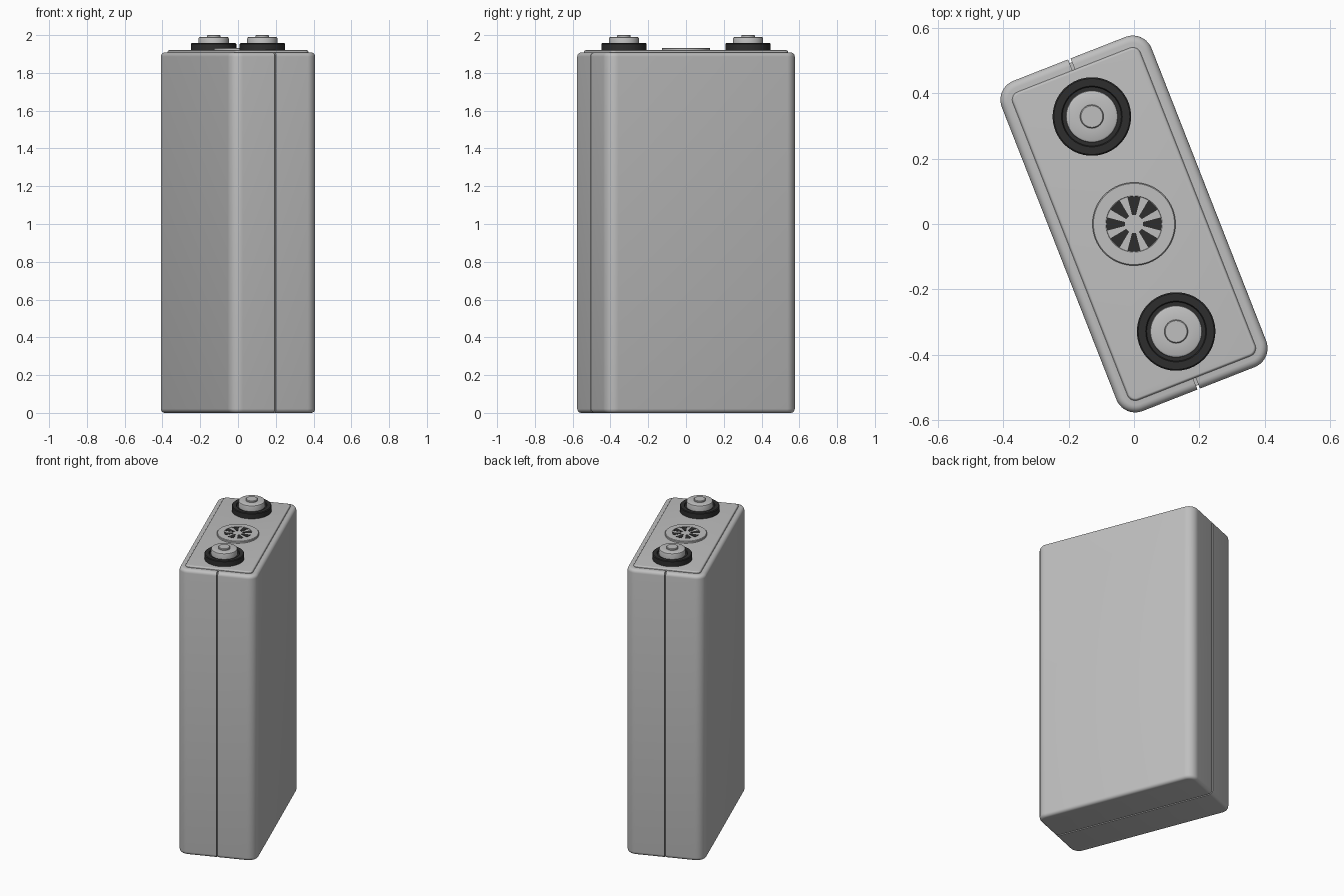
import bpy, bmesh, math

if "Cube" in bpy.data.objects:
    bpy.data.objects.remove(bpy.data.objects["Cube"])

TURN = math.radians(21.4)      # the whole battery is turned about z
HALF_W, HALF_L, CORNER = 0.246, 0.542, 0.062


def material(name, rgb):
    m = bpy.data.materials.new(name)
    m.diffuse_color = (*rgb, 1)
    m.use_nodes = True
    m.node_tree.nodes["Principled BSDF"].inputs["Base Color"].default_value = m.diffuse_color
    return m


GREY = material("light grey", (0.52, 0.52, 0.52))
BLACK = material("black rubber", (0.027, 0.027, 0.027))


def finish(name, bm, mat, angle=35):
    bmesh.ops.recalc_face_normals(bm, faces=bm.faces[:])
    mesh = bpy.data.meshes.new(name)
    bm.to_mesh(mesh)
    bm.free()
    mesh.materials.append(mat)
    ob = bpy.data.objects.new(name, mesh)
    bpy.context.collection.objects.link(ob)
    ob.rotation_euler.z = TURN
    bpy.ops.object.select_all(action='DESELECT')
    ob.select_set(True)
    bpy.context.view_layer.objects.active = ob
    bpy.ops.object.shade_smooth_by_angle(angle=math.radians(angle))
    return ob


def loft(bm, rings):
    rows = [[bm.verts.new(p) for p in ring] for ring in rings]
    n = len(rows[0])
    for a, b in zip(rows, rows[1:]):
        for i in range(n):
            bm.faces.new((a[i], a[(i + 1) % n], b[(i + 1) % n], b[i]))
    bm.faces.new(rows[0][::-1])
    bm.faces.new(rows[-1])


def rounded_rect(inset, z, steps=10):
    """Rounded rectangle outline, shrunk by inset."""
    r = max(CORNER - inset, 0.012)
    w, l = HALF_W - inset - r, HALF_L - inset - r
    pts = []
    for k, (sx, sy) in enumerate([(1, 1), (-1, 1), (-1, -1), (1, -1)]):
        for i in range(steps + 1):
            a = math.pi / 2 * (k + i / steps)
            pts.append((sx * w + r * math.cos(a), sy * l + r * math.sin(a), z))
    return pts


def fillet(inset, z, r, up, steps=5):
    """(inset, z) pairs going round a quarter-circle edge."""
    out = []
    for i in range(steps + 1):
        a = math.pi / 2 * i / steps
        out.append((inset + r * (1 - math.cos(a)), z - up * r * (1 - math.sin(a))))
    return out if up > 0 else out[::-1]


def slab(name, profile):
    bm = bmesh.new()
    loft(bm, [rounded_rect(d, z) for d, z in profile])
    return finish(name, bm, GREY)


def lathe(name, profile, mat, y=0.0, n=64):
    bm = bmesh.new()
    loft(bm, [[(r * math.cos(2 * math.pi * i / n), y + r * math.sin(2 * math.pi * i / n), z)
               for i in range(n)] for r, z in profile])
    return finish(name, bm, mat)


# Case with softly rounded edges
case = slab("case", fillet(0, 0, 0.022, -1) + fillet(0, 1.908, 0.022, 1))

# Seam running round the case lengthways, cut as a shallow groove
bm = bmesh.new()
outer = [(-0.6, -0.05), (0.6, -0.05), (0.6, 1.95), (-0.6, 1.95)]
e = HALF_L - 0.012
inner = [(-e, 0.01), (e, 0.01), (e, 1.894), (-e, 1.894)]
o = [bm.verts.new((-0.004, y, z)) for y, z in outer]
c = [bm.verts.new((-0.004, y, z)) for y, z in inner]
faces = [bm.faces.new((o[i], o[(i + 1) % 4], c[(i + 1) % 4], c[i])) for i in range(4)]
ext = bmesh.ops.extrude_face_region(bm, geom=faces, use_keep_orig=True)
bmesh.ops.translate(bm, vec=(0.008, 0, 0),
                    verts=[v for v in ext["geom"] if isinstance(v, bmesh.types.BMVert)])
cutter = finish("seam_cutter", bm, GREY)
cut = case.modifiers.new("seam", 'BOOLEAN')
cut.operation, cut.object, cut.solver = 'DIFFERENCE', cutter, 'EXACT'
bpy.context.view_layer.objects.active = case
bpy.ops.object.modifier_apply(modifier=cut.name)
bpy.data.objects.remove(cutter)
bpy.context.view_layer.objects.active = case
case.select_set(True)
bpy.ops.object.shade_smooth_by_angle(angle=math.radians(35))

# Raised lid
slab("lid", [(0.036, 1.89), (0.036, 1.912)] + fillet(0.037, 1.92, 0.007, 1))

# Two terminals: rubber seal, metal nut and post
for side, y in (("front", -0.353), ("back", 0.353)):
    lathe(side + "_terminal_seal",
          [(0.12, 1.918), (0.12, 1.953), (0.116, 1.957), (0.093, 1.957),
           (0.09, 1.95), (0.07, 1.95)], BLACK, y)
    lathe(side + "_terminal_nut",
          [(0.08, 1.945), (0.08, 1.982), (0.078, 1.987), (0.072, 1.99), (0.036, 1.99),
           (0.036, 1.997), (0.033, 2.0)], GREY, y)

# Central vent plug with a flat cap
lathe("vent_plug", [(0.127, 1.918), (0.127, 1.93), (0.124, 1.933), (0.086, 1.933),
                    (0.085, 1.931)], GREY)

# Dark vent openings as thin plates around the cap
bm = bmesh.new()
for k in range(8):
    mid = k * math.pi / 4 - TURN
    ring = []
    for r, half, order in ((0.084, 0.24, 1), (0.028, 0.22, -1)):
        for i in range(7):
            a = mid + order * half * (i / 3 - 1)
            ring.append((r * math.cos(a), r * math.sin(a)))
    loft(bm, [[(x, y, z) for x, y in ring] for z in (1.930, 1.9325)])
finish("vent_openings", bm, BLACK)
